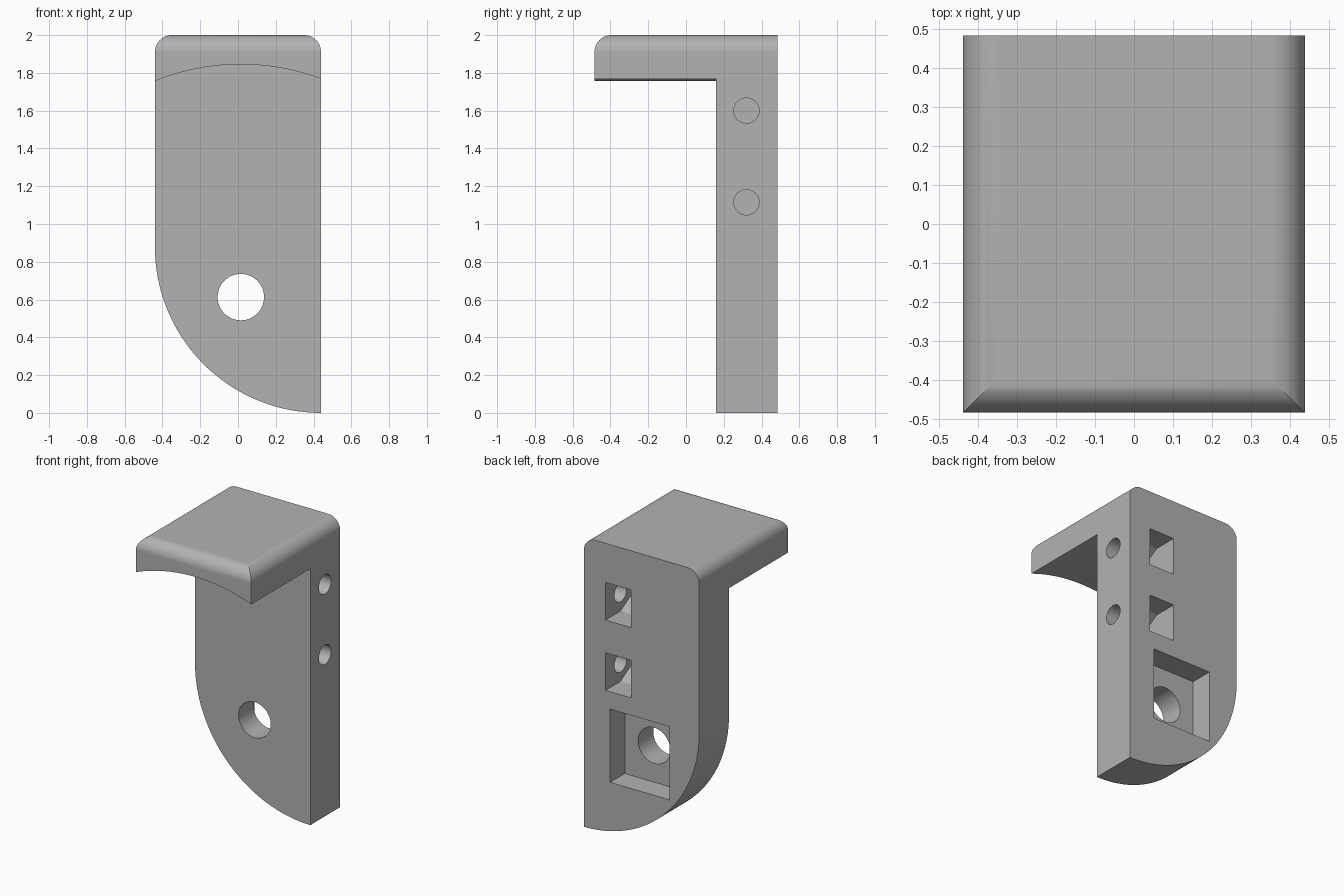
import bpy, bmesh
from math import sin, cos, pi, radians, asin
from mathutils import Vector

old = bpy.data.objects.get("Cube")
if old:
    bpy.data.objects.remove(old)

W, D, H = 0.44, 0.485, 2.0      # half width, half depth, height
PLATE_Y = 0.16                  # front face of the upright plate
ROUND = 0.09                    # top edge rounding

grey = bpy.data.materials.new("plain grey")
grey.use_nodes = True
colour = (0.448, 0.448, 0.448, 1)
grey.diffuse_color = colour
grey.node_tree.nodes["Principled BSDF"].inputs["Base Color"].default_value = colour


def arc(cx, cz, r, a0, a1, n):
    """Points on a circle from angle a0 to a1 in degrees."""
    angles = [radians(a0 + (a1 - a0) * i / n) for i in range(n + 1)]
    return [(cx + r * cos(a), cz + r * sin(a)) for a in angles]


def prism(name, outline, axis, lo, hi):
    """Extrude an (x, z) outline along y, or a (y, z) outline along x."""
    place = (lambda p: (p[0], lo, p[1])) if axis == "y" else (lambda p: (lo, p[0], p[1]))
    bm = bmesh.new()
    face = bm.faces.new([bm.verts.new(place(p)) for p in outline])
    new = bmesh.ops.extrude_face_region(bm, geom=[face])["geom"]
    step = Vector((0, hi - lo, 0)) if axis == "y" else Vector((hi - lo, 0, 0))
    bmesh.ops.translate(bm, vec=step, verts=[g for g in new if isinstance(g, bmesh.types.BMVert)])
    bmesh.ops.recalc_face_normals(bm, faces=bm.faces)
    mesh = bpy.data.meshes.new(name)
    bm.to_mesh(mesh)
    bm.free()
    mesh.materials.append(grey)
    obj = bpy.data.objects.new(name, mesh)
    bpy.context.collection.objects.link(obj)
    return obj


def rect(a0, a1, z0, z1):
    return [(a0, z0), (a1, z0), (a1, z1), (a0, z1)]


def combine(obj, tool, operation):
    """Apply a boolean and discard the helper."""
    tool.hide_render = True
    mod = obj.modifiers.new("cut", "BOOLEAN")
    mod.object, mod.operation, mod.solver = tool, operation, "EXACT"
    bpy.context.view_layer.objects.active = obj
    bpy.ops.object.modifier_apply(modifier=mod.name)
    bpy.data.objects.remove(tool)


# Bracket silhouette: rounded top corners and a quarter-round foot
outline = (arc(W - ROUND, H - ROUND, ROUND, 0, 90, 12)
           + arc(-W + ROUND, H - ROUND, ROUND, 90, 180, 12)
           + arc(W, 2 * W, 2 * W, 180, 270, 48))
bracket = prism("bracket", outline, "y", -D, D)

# Rounded front edge of the top shelf
side = [(D + 0.1, -0.1), (D + 0.1, H + 0.1), (-D + ROUND, H + 0.1)]
side = [(D + 0.1, -0.1), (D + 0.1, H)] + arc(-D + ROUND, H - ROUND, ROUND, 90, 180, 12) + [(-D, -0.1)]
combine(bracket, prism("edge_round", side, "x", -1, 1), "INTERSECT")

# Space under the shelf, with a shallow arched ceiling
R, CX, TOP = 1.22, 0.015, 1.845
half = 90 - asin(0.6 / R) * 180 / pi
arch = arc(CX, TOP - R, R, half, 180 - half, 40) + [(CX - 0.6, -0.2), (CX + 0.6, -0.2)]
combine(bracket, prism("arch_space", arch, "y", -1, PLATE_Y), "DIFFERENCE")

# Main bolt hole and its rectangular recess in the back
combine(bracket, prism("main_hole", arc(CX, 0.613, 0.123, 0, 352.5, 47), "y", 0, 1), "DIFFERENCE")
combine(bracket, prism("main_recess", rect(-0.215, 0.24, 0.36, 0.865), "y", D - 0.16, 1), "DIFFERENCE")

# Side screw holes, each meeting a nut slot with a half-hexagon end
HOLE_Y, NUT = 0.32, 0.13
for z in (1.6, 1.115):
    combine(bracket, prism("side_hole", arc(HOLE_Y, z, 0.067, 0, 348.75, 31), "x", 0.18, 1), "DIFFERENCE")
    slot = [(1, z - NUT), (1, z + NUT)] + arc(HOLE_Y, z, NUT, 90, 270, 3)
    combine(bracket, prism("nut_slot", slot, "x", 0.08, 0.275), "DIFFERENCE")

# Smooth curved faces, crisp edges
bpy.ops.object.select_all(action="DESELECT")
bracket.select_set(True)
bpy.context.view_layer.objects.active = bracket
bpy.ops.object.shade_smooth_by_angle(angle=radians(25))
weighted = bracket.modifiers.new("even_shading", "WEIGHTED_NORMAL")
weighted.keep_sharp = True
